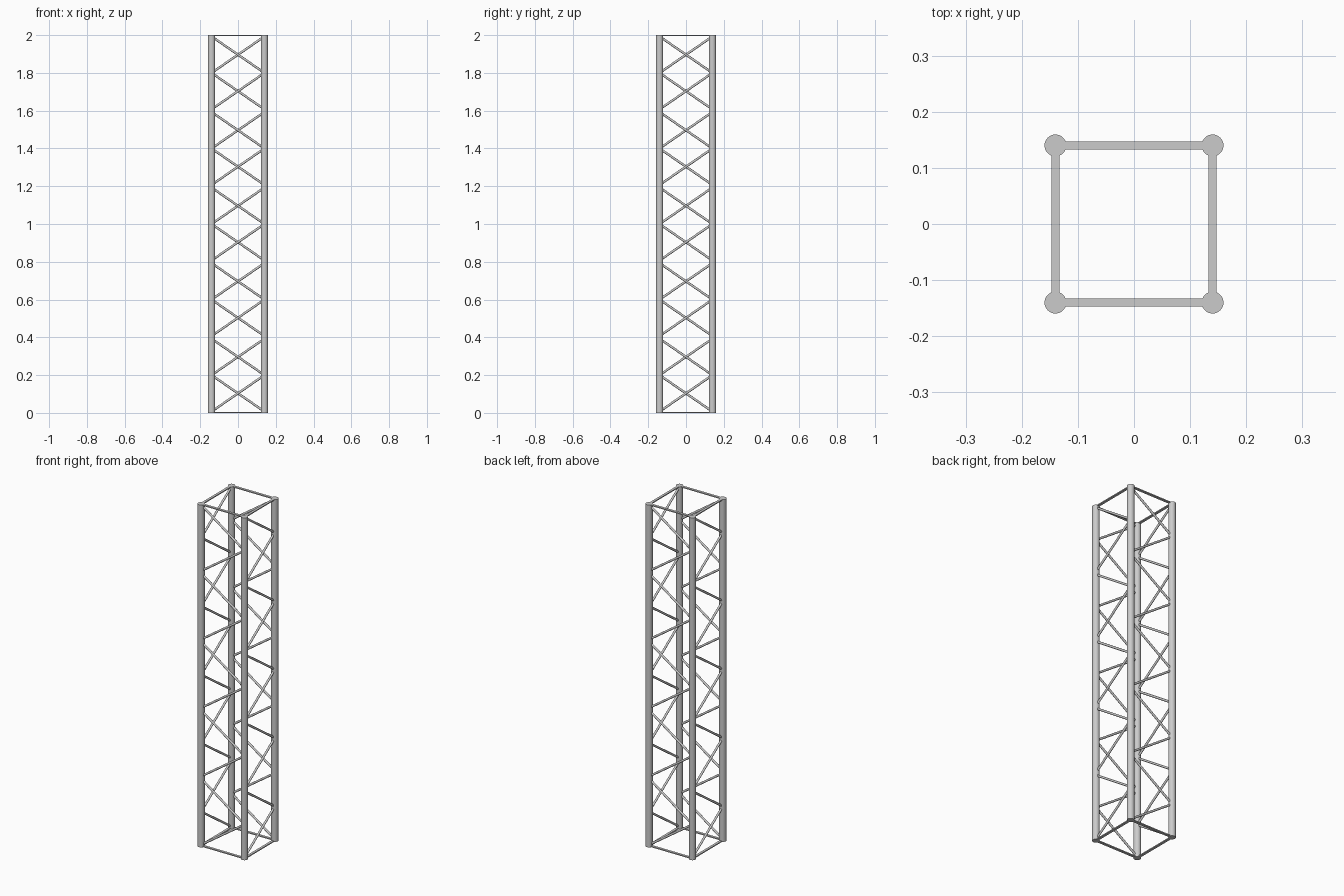
import bpy, math
from mathutils import Vector, Matrix

if "Cube" in bpy.data.objects:
    bpy.data.objects.remove(bpy.data.objects["Cube"])

C = 0.14          # chord centre offset
R = 0.0195        # chord radius
H = 2.0


def rod(name, a, b, r, sides):
    a, b = Vector(a), Vector(b)
    d = b - a
    bpy.ops.mesh.primitive_cylinder_add(
        vertices=sides, radius=r, depth=d.length, location=(a + b) / 2,
        rotation=d.to_track_quat('Z', 'Y').to_euler())
    ob = bpy.context.object
    ob.name = name
    bpy.ops.object.shade_smooth_by_angle(angle=math.radians(40))
    return ob


def bar(name, centre, size, turn):
    bpy.ops.mesh.primitive_cube_add(size=1, location=turn @ Vector(centre))
    ob = bpy.context.object
    ob.name = name
    ob.scale = size
    ob.rotation_euler = turn.to_euler()
    return ob


for k in range(4):
    turn = Matrix.Rotation(k * math.pi / 2, 3, 'Z')

    # corner tube
    p = turn @ Vector((-C, -C, 0))
    rod(f"corner_tube_{k}", p, p + Vector((0, 0, H)), R, 32)

    # flat end strips, flush with the tube ends
    t = 0.006
    for label, z in (("bottom", t / 2), ("top", H - t / 2)):
        bar(f"{label}_strip_{k}", (0, -C, z), (2 * C - 0.02, 0.0145, t), turn)

    # zigzag lacing on this face
    for i in range(5):
        z = 0.4 * i
        low = turn @ Vector((-C, -C, z + 0.007))
        mid = turn @ Vector((C, -C, z + 0.2))
        high = turn @ Vector((-C, -C, z + 0.393))
        rod(f"rising_brace_{k}_{i}", low, mid, 0.0062, 16)
        rod(f"falling_brace_{k}_{i}", mid, high, 0.0062, 16)
